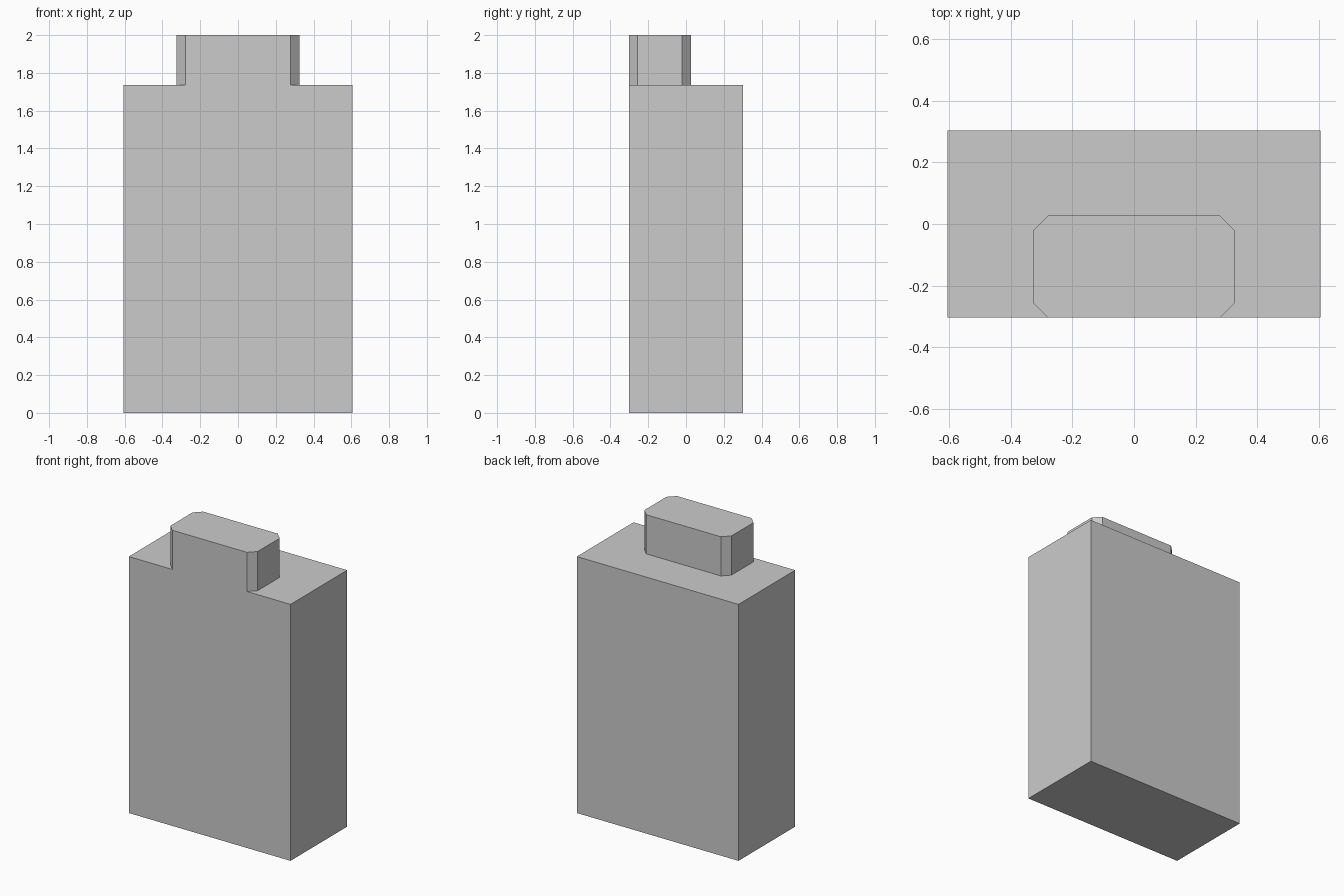
import bpy, bmesh

if "Cube" in bpy.data.objects:
    bpy.data.objects.remove(bpy.data.objects["Cube"])

# Body and neck dimensions
W, D, SHOULDER, TOP = 0.605, 0.303, 1.735, 2.0
NECK_W, NECK_BACK, CHAMFER = 0.326, 0.027, 0.047

bm = bmesh.new()


def ring(points, z):
    return [bm.verts.new((x, y, z)) for x, y in points]


def walls(low, high, first=0):
    n = len(low)
    for i in range(first, n):
        j = (i + 1) % n
        bm.faces.new((low[i], low[j], high[j], high[i]))


# Outlines run counter-clockwise, starting at the front left
box = [(-W, -D), (W, -D), (W, D), (-W, D)]
half = [(NECK_W - CHAMFER, -D), (NECK_W, -D + CHAMFER),
        (NECK_W, NECK_BACK - CHAMFER), (NECK_W - CHAMFER, NECK_BACK)]
mirrored = [(-x, y) for x, y in reversed(half)]
octagon = [mirrored[-1]] + half + mirrored[:-1]

base, shoulder = ring(box, 0), ring(box, SHOULDER)
neck_low, neck_top = ring(octagon, SHOULDER), ring(octagon, TOP)

# Side and back walls, bottom and neck top
walls(base, shoulder, first=1)
walls(neck_low, neck_top, first=1)
bm.faces.new(base[::-1])
bm.faces.new(neck_top)

# Flush front face shared by body and neck
bm.faces.new((base[0], base[1], shoulder[1], neck_low[1], neck_top[1],
              neck_top[0], neck_low[0], shoulder[0]))

# Shoulder face wrapping around the neck
bm.faces.new(shoulder[1:] + [shoulder[0], neck_low[0]] + neck_low[:0:-1])

bmesh.ops.recalc_face_normals(bm, faces=bm.faces)
mesh = bpy.data.meshes.new("block_with_neck")
bm.to_mesh(mesh)
bm.free()
bpy.context.collection.objects.link(bpy.data.objects.new("block_with_neck", mesh))
